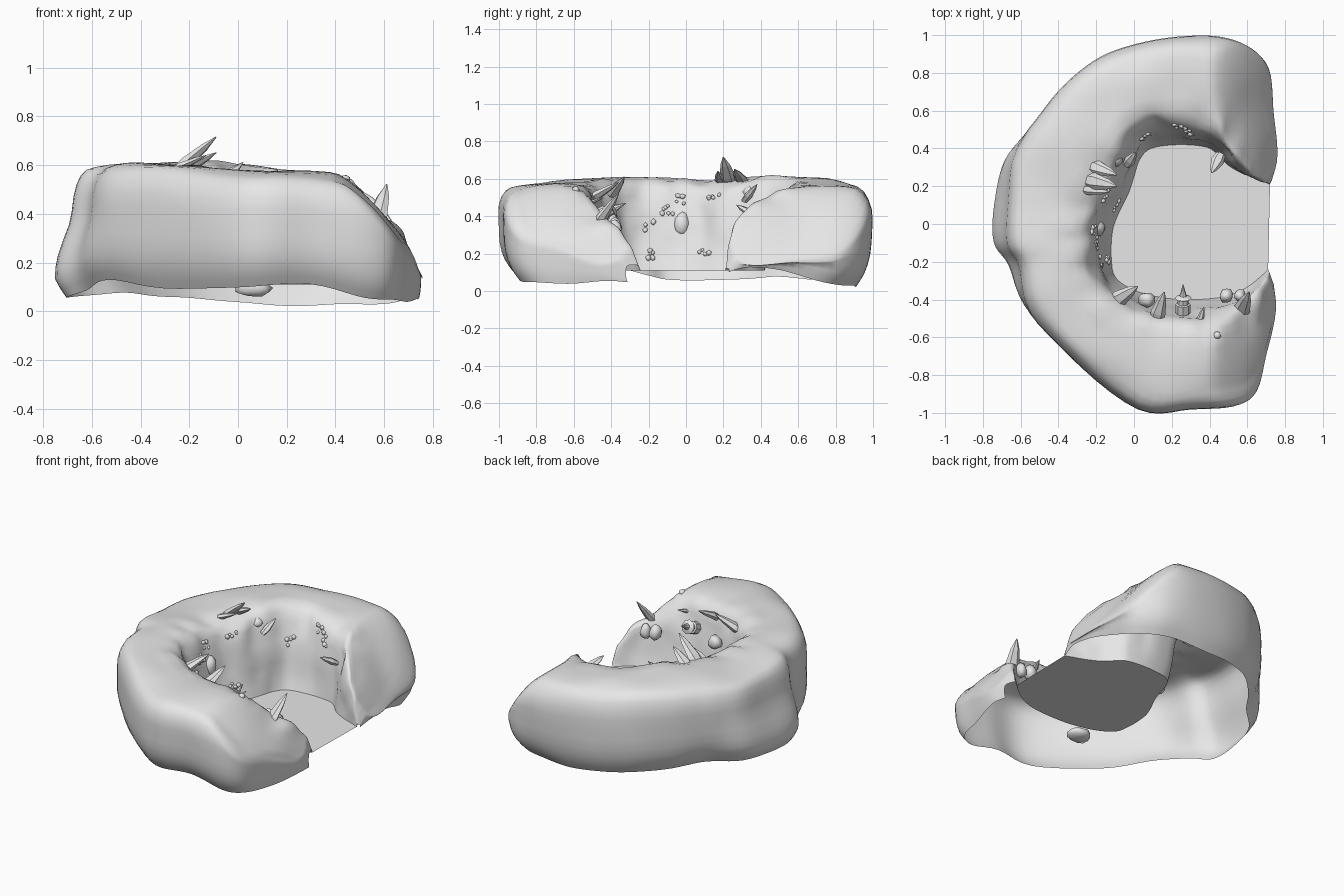
import bpy, bmesh, math, random
from mathutils import Vector, noise
from mathutils.bvhtree import BVHTree

random.seed(4)
cube = bpy.data.objects.get("Cube")
if cube:
    bpy.data.objects.remove(cube)

stone = bpy.data.materials.new("grey_stone")
stone.use_nodes = True
stone.diffuse_color = (0.8, 0.8, 0.8, 1)
stone.node_tree.nodes["Principled BSDF"].inputs["Base Color"].default_value = (0.8, 0.8, 0.8, 1)


def finish(name, bm, smooth=True):
    mesh = bpy.data.meshes.new(name)
    bm.to_mesh(mesh)
    bm.free()
    mesh.materials.append(stone)
    for poly in mesh.polygons:
        poly.use_smooth = smooth
    obj = bpy.data.objects.new(name, mesh)
    bpy.context.collection.objects.link(obj)
    return obj


def resample(points, steps):
    """Smooth curve through the points, with a number of steps per span."""
    pts = [Vector(p) for p in points]
    pts = [pts[0] * 2 - pts[1]] + pts + [pts[-1] * 2 - pts[-2]]
    out = []
    for a, b, c, d in zip(pts, pts[1:], pts[2:], pts[3:]):
        for k in range(steps):
            t = k / steps
            out.append((b * 2 + (c - a) * t + (a * 2 - b * 5 + c * 4 - d) * t ** 2
                        + (b * 3 - a - c * 3 + d) * t ** 3) / 2)
    return out + [pts[-2]]


# Footprint around the crescent: outer edge, floor edge
FOOTPRINT = [
    (.73, .23, .72, .21), (.76, .36, .67, .23), (.74, .58, .59, .26), (.71, .82, .5, .31),
    (.6, .94, .43, .38), (.43, .99, .37, .41), (.2, .98, .23, .42), (-.02, .94, .09, .4),
    (-.22, .86, .03, .34), (-.4, .7, 0, .25), (-.55, .51, -.03, .16), (-.7, .34, -.08, .06),
    (-.76, .1, -.11, -.02), (-.76, -.1, -.12, -.1), (-.68, -.22, -.12, -.18),
    (-.59, -.43, -.1, -.28), (-.35, -.69, 0, -.35), (.02, -.98, .15, -.39), (.3, -.98, .3, -.4),
    (.53, -.96, .45, -.39), (.65, -.88, .55, -.36), (.7, -.68, .62, -.32), (.75, -.46, .68, -.27),
    (.74, -.32, .71, -.24)]
# Crest height and foot height at each footprint station
CREST = [.12, .28, .42, .5, .54, .56, .58, .6, .62, .62, .61, .6, .6, .6, .6, .6, .6, .58,
         .57, .55, .52, .44, .28, .14]
FOOT = [.1, .13, .11, .04, .02, .02, .01, .03, .05, .06, .07, .06, .05, .05, .08, .13, .09, .1,
        .11, .05, .04, .03, .05, .04]
# Cross-section from floor edge over the crest to the foot
SECTION = [(0, 0), (.05, .22), (.09, .47), (.14, .72), (.21, .9), (.34, .99), (.6, 1), (.78, .98),
           (.9, .92), (.97, .76), (.99, .55), (1, .32), (.97, .14), (.9, 0)]
FLOOR = 0.11

# Hollow rock wall: leans in on the -x side, slopes down to the open +x side,
# with a steeper inner face on the rear arm
outline = resample(FOOTPRINT, 5)
heights = resample(list(zip(CREST, FOOT)), 5)
section = resample(SECTION, 2)
bm = bmesh.new()
rows = []
for (ox, oy, ix, iy), (crest, foot) in zip(outline, heights):
    west = max(0, 1 - 4 * oy * oy) if ox < 0 else 0
    steep = min(1, max(0, ix - 0.25) * 4) if iy > 0 else 0
    size = min(1, (crest - 0.1) * 3)
    row = []
    for f, h in section:
        lean = 0.09 * (1 - west) * (h - 0.4) - 0.28 * west * max(min(h, 0.6) - 0.15, 0)
        reach = max(f, 0) ** (1 + 0.5 * steep) + f ** 3 * lean
        low = FLOOR + (foot - FLOOR) * f
        p = Vector((ix + (ox - ix) * reach, iy + (oy - iy) * reach, low + (crest - low) * h))
        slope = 0.585 - 2.1 * max(0, p.x - 0.3) ** 2
        cap = low + (slope - low) * (0.45 + 0.55 * h)
        if p.x > 0.3:
            p.z = min(p.z, cap)
        fade = min(1, f * 8) * size * (0.35 if f > 0.85 else 1)
        p += noise.noise_vector(p * 3.4) * 0.022 * fade
        if f < 0.4:
            p += noise.noise_vector(p * 8) * 0.026 * fade
        p.z = max(p.z, 0)
        row.append(bm.verts.new(p))
    rows.append(row)
for r, s in zip(rows, rows[1:]):
    for j in range(len(section) - 1):
        bm.faces.new((r[j], r[j + 1], s[j + 1], s[j]))
surface = BVHTree.FromBMesh(bm)
finish("rock_wall", bm)

# Flat floor inside the crescent
bm = bmesh.new()
bm.faces.new([bm.verts.new((p[2], p[3], FLOOR)) for p in outline])
bmesh.ops.triangulate(bm, faces=bm.faces[:])
finish("floor", bm, False)


def spire(name, base, tip, rings, sides=6, flat=1.0):
    """Faceted shape along an axis; rings are (position, radius)."""
    base, tip = Vector(base), Vector(tip)
    axis = tip - base
    side = axis.cross((0, 0, 1)).normalized()
    up = side.cross(axis).normalized()
    bm = bmesh.new()
    loops = []
    for t, r in rings:
        mid = base + axis * t
        loops.append([bm.verts.new(mid + side * math.cos(a) * r + up * math.sin(a) * r * flat)
                      for a in (math.tau * k / sides for k in range(sides))])
    for lo, hi in zip(loops, loops[1:]):
        for k in range(sides):
            n = (k + 1) % sides
            bm.faces.new((lo[k], lo[n], hi[n], hi[k]))
    bm.faces.new(loops[0][::-1])
    bm.faces.new(loops[-1])
    bmesh.ops.recalc_face_normals(bm, faces=bm.faces[:])
    return finish(name, bm, False)


# Crystal blades: base, tip, half width
BLADES = [
    ((-.28, .24, .55), (-.09, .2, .715), .045), ((-.26, .32, .56), (-.09, .26, .65), .04),
    ((-.29, .19, .57), (-.13, .17, .64), .03), ((-.04, .31, .48), (.01, .38, .57), .03),
    ((.46, .37, .4), (.41, .27, .46), .035), ((-.13, -.43, .48), (.02, -.33, .61), .045),
    ((.55, -.5, .32), (.61, -.36, .52), .045), ((.11, -.53, .48), (.16, -.36, .58), .04),
    ((.34, -.54, .46), (.37, -.44, .5), .02)]
for k, (base, tip, w) in enumerate(BLADES):
    spire(f"crystal_blade_{k + 1}", base, tip,
          [(0, w * .75), (.35, w), (.75, w * .6), (1, w * .08)], 6, 0.6)

# Small stepped finial on the front inner wall
spire("stepped_finial", (.26, -.47, .4), (.26, -.32, .47),
      [(0, .04), (.3, .04), (.32, .03), (.5, .028), (.52, .045), (.6, .02), (.75, .012), (1, .002)], 8)


def add_rock(bm, centre, size, detail=2):
    made = bmesh.ops.create_icosphere(bm, subdivisions=detail, radius=1)["verts"]
    for v in made:
        bump = 1 + 0.3 * noise.noise(v.co * 1.3 + Vector(centre) * 9)
        v.co = [c + a * s * bump for c, a, s in zip(centre, v.co, size)]


# Rounded boulders
BOULDERS = {
    "underside_boulder": ((.06, -.44, .095), (.08, .06, .035)),
    "front_boulder": ((.07, -.4, .38), (.045, .04, .045)),
    "egg_boulder_left": ((.49, -.38, .34), (.035, .04, .05)),
    "egg_boulder_right": ((.56, -.38, .33), (.03, .035, .05)),
    "wall_boulder": ((-.2, -.02, .36), (.05, .045, .07)),
    "rear_boulder": ((-.1, .34, .53), (.035, .035, .035)),
    "crest_pebble": ((.44, -.59, .54), (.02, .02, .02))}
for name, (centre, size) in BOULDERS.items():
    bm = bmesh.new()
    add_rock(bm, centre, size)
    finish(name, bm)

# Pebble clusters against the inner wall: facing -x or +y, sideways offset, height
CLUSTERS = [("x", -.2, .35), ("x", -.2, .2), ("x", .1, .2), ("x", -.1, .43), ("x", -.03, .48),
            ("x", .15, .52), ("y", .3, .45), ("y", .24, .5), ("y", .05, .4)]
for k, (axis, offset, z) in enumerate(CLUSTERS):
    bm = bmesh.new()
    for _ in range(6):
        a, b = random.uniform(-.03, .03), random.uniform(-.03, .03)
        if axis == "x":
            start, ray = Vector((.3, offset + a, z + b)), Vector((-1, 0, 0))
        else:
            start, ray = Vector((offset + a, 0, z + b)), Vector((0, 1, 0))
        hit = surface.ray_cast(start, ray)[0]
        if hit:
            add_rock(bm, hit, [random.uniform(.01, .017)] * 3, 1)
    finish(f"pebble_cluster_{k + 1}", bm)
